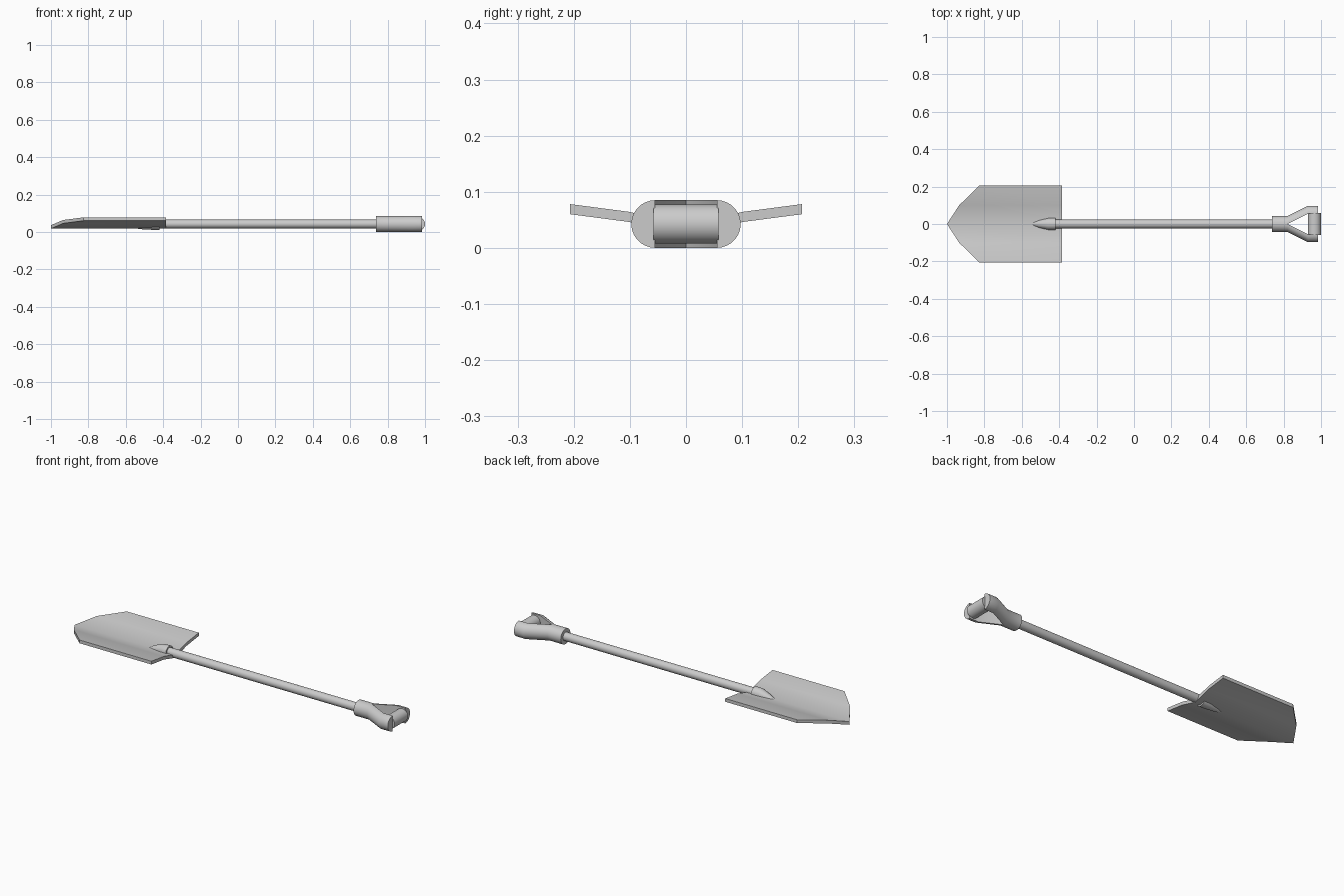
import bpy, bmesh
from math import sin, cos, pi

if "Cube" in bpy.data.objects:
    bpy.data.objects.remove(bpy.data.objects["Cube"])

ZC = 0.0425  # height of the shaft axis


def loft(name, rings, mirror=False, angle=0.6):
    """Skin a list of closed rings and cap both ends."""
    bm = bmesh.new()
    vs = [[bm.verts.new(p) for p in r] for r in rings]
    n = len(vs[0])
    for a, b in zip(vs, vs[1:]):
        for i in range(n):
            j = (i + 1) % n
            bm.faces.new((a[i], a[j], b[j], b[i]))
    bm.faces.new(vs[0])
    bm.faces.new(vs[-1])
    bmesh.ops.recalc_face_normals(bm, faces=bm.faces)
    me = bpy.data.meshes.new(name)
    bm.to_mesh(me)
    bm.free()
    ob = bpy.data.objects.new(name, me)
    bpy.context.collection.objects.link(ob)
    if mirror:
        ob.modifiers.new("mirror", 'MIRROR').use_axis = (False, True, False)
    bpy.ops.object.select_all(action='DESELECT')
    bpy.context.view_layer.objects.active = ob
    ob.select_set(True)
    bpy.ops.object.shade_smooth_by_angle(angle=angle)
    return ob


def ring_x(x, r, z=ZC, n=24):
    return [(x, r * cos(2 * pi * i / n), z + r * sin(2 * pi * i / n)) for i in range(n)]


def ring_y(x, y, r, n=24):
    return [(x + r * cos(2 * pi * i / n), y, ZC + r * sin(2 * pi * i / n)) for i in range(n)]


# blade: dished plate with a pointed tip, columns of (y, front x, underside z)
half = [(0.1, -0.935, 0.046), (0.207, -0.825, 0.06)]
columns = [(-y, x, z) for y, x, z in reversed(half)] + [(0, -1.0, 0.018)] + half
T = 0.018
loft("blade", [[(x, y, z), (-0.385, y, z), (-0.385, y, z + T), (x, y, z + T)]
               for y, x, z in columns])

# shaft
loft("shaft", [ring_x(-0.45, 0.023), ring_x(0.76, 0.023)])

# socket tapering down into the blade
loft("socket", [ring_x(-0.42, 0.032), ring_x(-0.46, 0.031),
                ring_x(-0.51, 0.02, 0.034), ring_x(-0.55, 0.007, 0.026)])

# forked handle: half-round section that moves outwards, mirrored
path = [(0.737, 0), (0.82, 0), (0.93, 0.055), (0.985, 0.055)]
loft("handle_fork", [[(x, d + 0.0425 * cos(a), ZC + 0.0425 * sin(a))
                      for a in [-pi / 2 + pi * i / 14 for i in range(15)]]
                     for x, d in path], mirror=True)

# cross grip between the fork arms
loft("grip", [ring_y(0.965, -0.058, 0.035), ring_y(0.965, 0.058, 0.035)])
